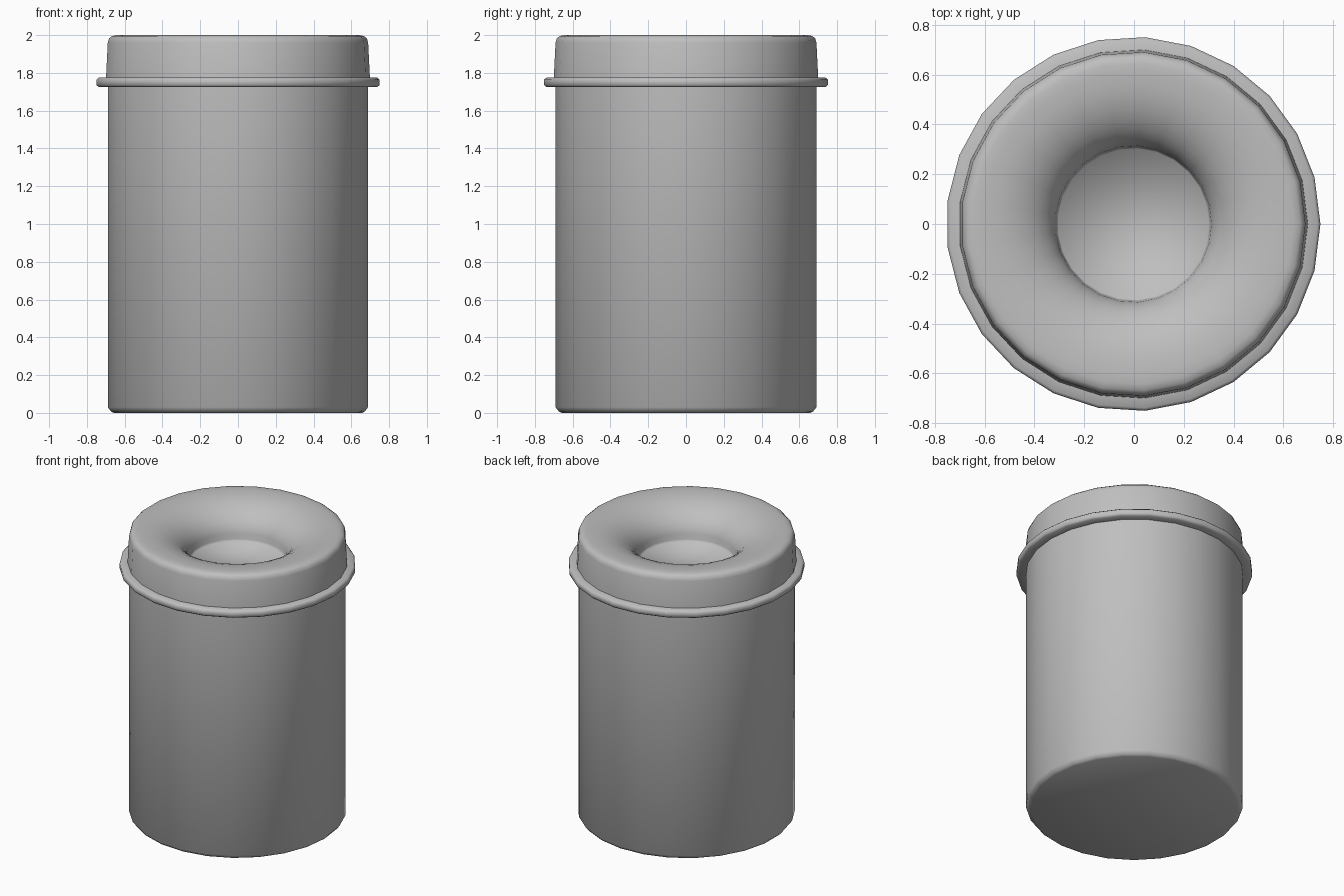
import bpy
import bmesh
from math import sin, cos, pi

SIDES = 25
RIM_RADIUS = 0.752
# An odd-sided ring is slightly lopsided in x, so shift it to sit centred
SHIFT = -RIM_RADIUS * (1 - cos(pi / SIDES)) / 2

cube = bpy.data.objects.get("Cube")
if cube:
    bpy.data.objects.remove(cube, do_unlink=True)

grey = bpy.data.materials.new("grey_metal")
grey.use_nodes = True
grey.diffuse_color = (0.52, 0.52, 0.52, 1)
grey.node_tree.nodes["Principled BSDF"].inputs["Base Color"].default_value = grey.diffuse_color


def lathe(name, profile, angle, closed=False, cap_first=False, cap_last=False):
    """Turn a (radius, height) profile, given bottom-outside first, about z."""
    bm = bmesh.new()
    rings = []
    for r, z in profile:
        rings.append([bm.verts.new((r * cos(2 * pi * i / SIDES) + SHIFT,
                                    r * sin(2 * pi * i / SIDES), z))
                      for i in range(SIDES)])
    pairs = list(zip(rings, rings[1:]))
    if closed:
        pairs.append((rings[-1], rings[0]))
    for low, high in pairs:
        for i in range(SIDES):
            j = (i + 1) % SIDES
            bm.faces.new((low[i], low[j], high[j], high[i]))
    if cap_first:
        bm.faces.new(rings[0][::-1])
    if cap_last:
        bm.faces.new(rings[-1])
    mesh = bpy.data.meshes.new(name)
    bm.to_mesh(mesh)
    bm.free()
    mesh.materials.append(grey)
    obj = bpy.data.objects.new(name, mesh)
    bpy.context.collection.objects.link(obj)
    bpy.ops.object.select_all(action="DESELECT")
    obj.select_set(True)
    bpy.context.view_layer.objects.active = obj
    bpy.ops.object.shade_smooth_by_angle(angle=angle)
    return obj


# Straight can with a chamfered foot
lathe("can_body", [(0.66, 0), (0.675, 0.008), (0.692, 0.03), (0.692, 1.75)],
      pi / 3, cap_first=True)

# Rounded flange where the lid meets the can
lathe("lid_rim", [(0.68, 1.725), (0.74, 1.725), (RIM_RADIUS, 1.735),
                  (RIM_RADIUS, 1.765), (0.74, 1.775), (0.68, 1.775)],
      pi / 3, closed=True)

# Tapered lid wall, rounded shoulder, then a funnel curving down to the recess
outer = [(0.702, 1.76), (0.692, 1.96), (0.685, 1.983), (0.67, 1.995), (0.645, 2.0)]
STEPS = 9
funnel = [(0.31 + 0.30 * (1 - sin(a)), 1.79 + 0.21 * cos(a))
          for a in (pi / 2 * k / STEPS for k in range(STEPS + 1))]
lathe("funnel_lid", outer + funnel + [(0.304, 1.775)], pi, cap_last=True)
